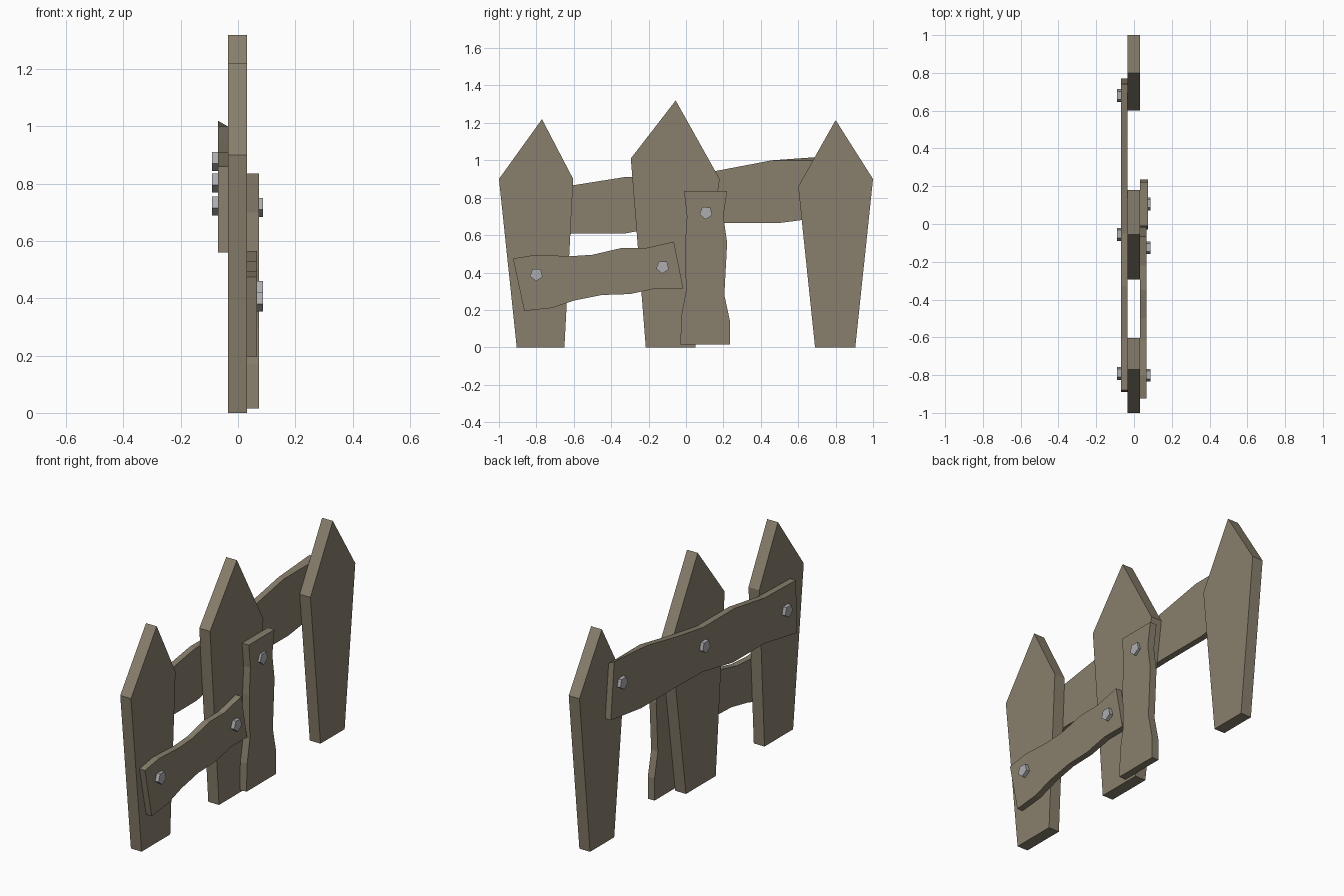
import bpy, bmesh, math

old = bpy.data.objects.get("Cube")
if old:
    bpy.data.objects.remove(old, do_unlink=True)


def material(name, colour):
    m = bpy.data.materials.new(name)
    m.use_nodes = True
    m.diffuse_color = colour
    m.node_tree.nodes["Principled BSDF"].inputs["Base Color"].default_value = colour
    return m


wood = material("weathered wood", (0.25, 0.213, 0.152, 1))
steel = material("nail steel", (0.42, 0.42, 0.44, 1))


def slab(name, profile, x0, x1, mat):
    """Extrude a (y, z) outline from x0 to x1."""
    bm = bmesh.new()
    face = bm.faces.new([bm.verts.new((x0, y, z)) for y, z in profile])
    out = bmesh.ops.extrude_face_region(bm, geom=[face])
    for v in out["geom"]:
        if isinstance(v, bmesh.types.BMVert):
            v.co.x = x1
    bmesh.ops.recalc_face_normals(bm, faces=bm.faces)
    mesh = bpy.data.meshes.new(name)
    bm.to_mesh(mesh)
    bm.free()
    mesh.materials.append(mat)
    ob = bpy.data.objects.new(name, mesh)
    bpy.context.collection.objects.link(ob)
    return ob


def nail(name, y, z, x0, x1):
    """Five-sided nail head with one corner pointing down."""
    angles = [math.radians(72 * i - 93) for i in range(5)]
    ring = [(y + 0.036 * math.cos(a), z + 0.036 * math.sin(a)) for a in angles]
    slab(name, ring, x0, x1, steel)


# Pointed pickets
BACK, FRONT = -0.035, 0.032
slab("front_picket", [(-0.905, 0), (-0.65, 0), (-0.603, 0.9),
                      (-0.77, 1.22), (-1, 0.9)], BACK, FRONT, wood)
slab("middle_picket", [(-0.215, 0), (0.05, 0), (0.18, 0.9),
                       (-0.055, 1.32), (-0.295, 1.01)], BACK, FRONT, wood)
slab("back_picket", [(0.69, 0), (0.905, 0), (1, 0.9),
                     (0.8, 1.215), (0.6, 0.86)], BACK, FRONT, wood)

# Long rail behind the pickets
rail = slab("long_rail", [(-0.89, 0.56), (-0.6, 0.61), (-0.32, 0.61), (-0.05, 0.66),
                          (0.2, 0.665), (0.5, 0.665), (0.77, 0.7), (0.74, 1.02),
                          (0.46, 1.0), (0.17, 0.945), (-0.05, 0.91), (-0.33, 0.91),
                          (-0.6, 0.867), (-0.88, 0.86)], -0.07, BACK, wood)
# Its high end is slightly bevelled towards the pickets
for v in rail.data.vertices:
    if v.co.x > -0.05 and v.co.y > 0.7 and v.co.z > 0.9:
        v.co.z -= 0.02

# Short worn board and upright board on the other side
slab("short_board", [(-0.865, 0.195), (-0.72, 0.21), (-0.6, 0.25), (-0.45, 0.28),
                     (-0.3, 0.285), (-0.16, 0.315), (-0.015, 0.315), (-0.065, 0.565),
                     (-0.22, 0.53), (-0.35, 0.53), (-0.5, 0.495), (-0.62, 0.487),
                     (-0.8, 0.495), (-0.925, 0.475)], FRONT, 0.067, wood)
slab("upright_board", [(-0.03, 0.015), (0.235, 0.015), (0.235, 0.14), (0.205, 0.28),
                       (0.22, 0.56), (0.2, 0.7), (0.22, 0.835), (-0.01, 0.835),
                       (0.005, 0.7), (-0.005, 0.55), (0, 0.3), (-0.025, 0.17)],
     FRONT, 0.074, wood)

# Nail heads
for i, (y, z) in enumerate([(-0.79, 0.725), (-0.055, 0.805), (0.68, 0.88)]):
    nail(f"rail_nail_{i + 1}", y, z, -0.09, -0.066)
for i, (y, z) in enumerate([(-0.8, 0.39), (-0.125, 0.43), (0.107, 0.72)]):
    nail(f"board_nail_{i + 1}", y, z, 0.06, 0.088)
